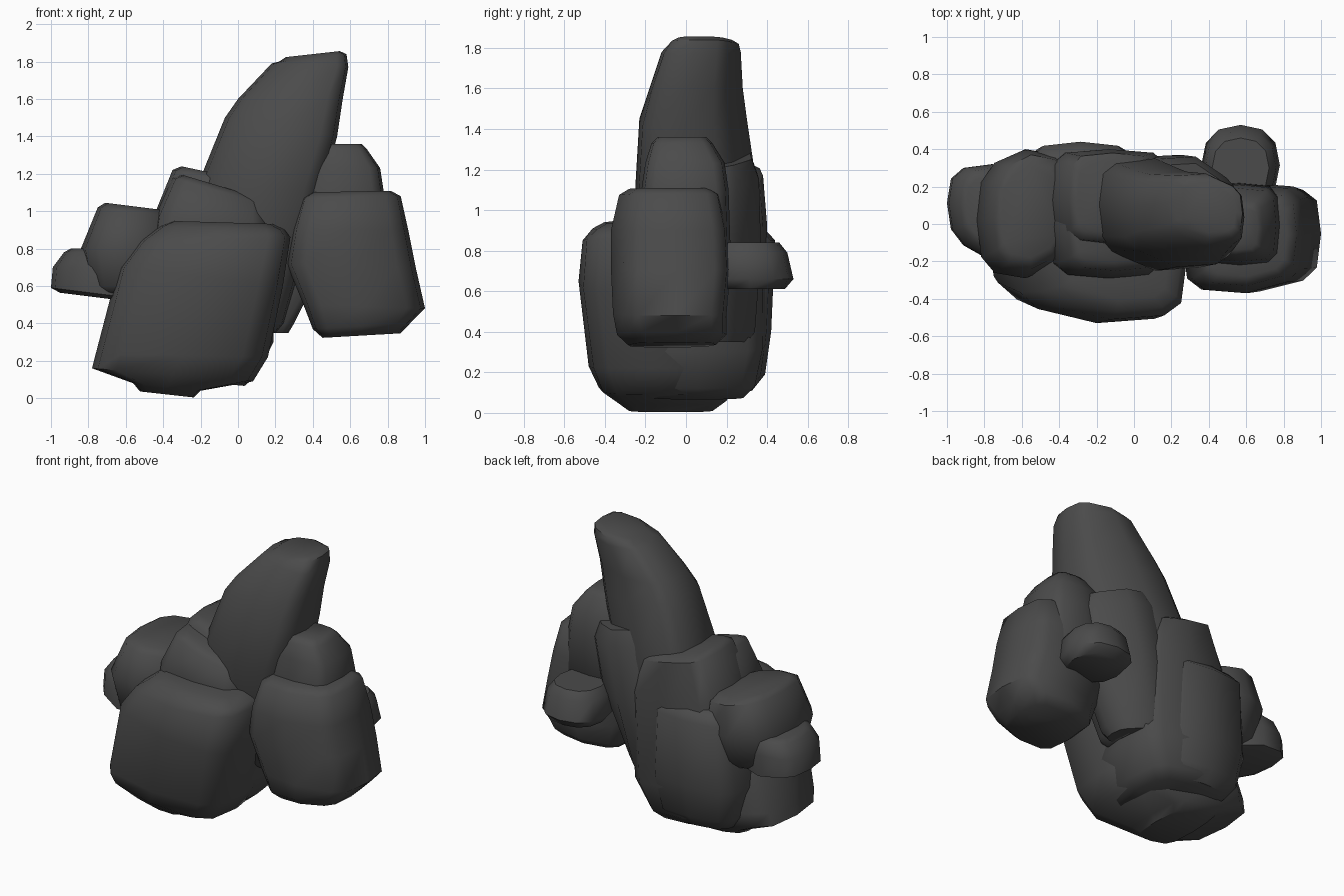
import bpy
import bmesh
from math import cos, sin, pi, radians, copysign
from mathutils import Vector

cube = bpy.data.objects.get("Cube")
if cube:
    bpy.data.objects.remove(cube, do_unlink=True)

# Single stone colour
grey = (0.07, 0.07, 0.07, 1)
stone = bpy.data.materials.new("dark grey stone")
stone.use_nodes = True
stone.diffuse_color = grey
shader = stone.node_tree.nodes["Principled BSDF"]
shader.inputs["Base Color"].default_value = grey
shader.inputs["Roughness"].default_value = 0.9

SIDES = 12


def boxy(value, power):
    """Push a circle coordinate outwards towards a rounded square."""
    return copysign(abs(value) ** power, value) if abs(value) > 1e-6 else 0.0


def ring(left, right, front, back, turn=0.0, power=0.5):
    """Rounded-box cross-section between two points of the front outline."""
    points = []
    for i in range(SIDES):
        angle = 2 * pi * i / SIDES
        u, v = boxy(cos(angle), power), boxy(sin(angle), power)
        slide = turn * u
        depth = v * (1 - abs(slide)) + slide
        share = (u + 1) / 2
        points.append(Vector((
            left[0] + (right[0] - left[0]) * share,
            (front + back) / 2 + (back - front) / 2 * depth,
            left[1] + (right[1] - left[1]) * share)))
    return points


def cap(points, rise, shrink=0.8):
    """Smaller copy of an end ring, moved up or down to round the end."""
    centre = sum(points, Vector()) / SIDES
    return [centre + (p - centre) * shrink + Vector((0, 0, rise)) for p in points]


def rock(name, *rings, base=0.05, crown=0.03):
    """Loft the rings from bottom to top and close both rounded ends."""
    bm = bmesh.new()
    levels = [cap(rings[0], -base), *rings, cap(rings[-1], crown)]
    loops = [[bm.verts.new(p) for p in level] for level in levels]
    for low, high in zip(loops, loops[1:]):
        for i in range(SIDES):
            j = (i + 1) % SIDES
            bm.faces.new((low[i], low[j], high[j], high[i]))
    bm.faces.new(reversed(loops[0]))
    bm.faces.new(loops[-1])
    bmesh.ops.recalc_face_normals(bm, faces=bm.faces)
    mesh = bpy.data.meshes.new(name)
    bm.to_mesh(mesh)
    bm.free()
    mesh.materials.append(stone)
    obj = bpy.data.objects.new(name, mesh)
    bpy.context.collection.objects.link(obj)
    bpy.ops.object.select_all(action="DESELECT")
    obj.select_set(True)
    bpy.context.view_layer.objects.active = obj
    bpy.ops.object.shade_smooth_by_angle(angle=radians(50))


# Tall leaning spire in the middle
rock("tall_spire",
     ring(left=(-.2, .4), right=(.25, .4), front=-.1, back=.32, turn=-.2),
     ring(left=(-.22, 1.13), right=(.45, 1.1), front=-.25, back=.35, turn=-.2),
     ring(left=(-.07, 1.5), right=(.53, 1.4), front=-.23, back=.3, turn=-.2),
     ring(left=(0, 1.6), right=(.56, 1.6), front=-.18, back=.28, turn=-.2),
     ring(left=(.18, 1.79), right=(.59, 1.77), front=-.12, back=.27, turn=-.2),
     ring(left=(.22, 1.8), right=(.58, 1.84), front=-.08, back=.26, turn=-.2),
     crown=.02)

# Slab leaning behind the spire
rock("rear_brace",
     ring(left=(0, .4), right=(.3, .4), front=0, back=.34, turn=-.4),
     ring(left=(0, .8), right=(.5, .8), front=0, back=.37, turn=-.4),
     ring(left=(.1, 1.2), right=(.56, 1.1), front=0, back=.36, turn=-.4),
     crown=.1)

# Large boulder at the front
rock("front_boulder",
     ring(left=(-.56, .08), right=(-.2, .04), front=-.35, back=.2),
     ring(left=(-.78, .16), right=(.08, .09), front=-.43, back=.24, turn=-.1),
     ring(left=(-.76, .24), right=(.16, .22), front=-.48, back=.26, turn=-.1),
     ring(left=(-.64, .7), right=(.24, .6), front=-.53, back=.2, turn=-.1),
     ring(left=(-.53, .84), right=(.28, .86), front=-.51, back=.15, turn=-.1),
     ring(left=(-.42, .92), right=(.25, .9), front=-.46, back=.1, turn=-.1),
     base=.04)

# Layered boulders carrying the back
rock("back_boulder",
     ring(left=(-.58, .2), right=(0, .18), front=-.25, back=.39),
     ring(left=(-.62, .4), right=(.05, .4), front=-.25, back=.42),
     ring(left=(-.57, .85), right=(0, .85), front=-.2, back=.44),
     base=.08, crown=.07)
rock("back_shoulder",
     ring(left=(-.55, .18), right=(.1, .12), front=-.25, back=.36),
     ring(left=(-.55, .4), right=(.19, .3), front=-.25, back=.4),
     ring(left=(-.46, .95), right=(.2, .9), front=-.15, back=.4),
     ring(left=(-.35, 1.22), right=(.12, 1.12), front=-.1, back=.38),
     base=.06)

# Slanted block between the front boulder and the spire
rock("middle_block",
     ring(left=(-.5, .6), right=(.2, .6), front=-.28, back=.2),
     ring(left=(-.44, .98), right=(.17, .92), front=-.29, back=.25),
     ring(left=(-.35, 1.18), right=(.15, 1.03), front=-.25, back=.25),
     crown=.03)

# Blocks stepping down on the right side
rock("side_block",
     ring(left=(-.8, .6), right=(-.32, .6), front=-.25, back=.34, turn=.1, power=.65),
     ring(left=(-.84, .8), right=(-.32, .8), front=-.29, back=.4, turn=.1, power=.65),
     ring(left=(-.75, 1.02), right=(-.35, .97), front=-.24, back=.37, turn=.1, power=.65))
rock("side_stone",
     ring(left=(-1, .59), right=(-.52, .53), front=-.2, back=.32, turn=-.2, power=.65),
     ring(left=(-.99, .7), right=(-.52, .7), front=-.2, back=.32, turn=-.2, power=.65),
     ring(left=(-.93, .78), right=(-.58, .78), front=-.16, back=.3, turn=-.2, power=.65),
     base=.02, crown=.02)

# Paired boulders on the left side
rock("outer_boulder",
     ring(left=(.4, .37), right=(.92, .4), front=-.34, back=.2, turn=.1),
     ring(left=(.35, .5), right=(1, .48), front=-.36, back=.2, turn=.1),
     ring(left=(.26, .72), right=(.95, .7), front=-.37, back=.22, turn=.1),
     ring(left=(.29, .9), right=(.91, .9), front=-.37, back=.21, turn=.1),
     ring(left=(.34, 1.07), right=(.87, 1.08), front=-.33, back=.17, turn=.1))
rock("upper_boulder",
     ring(left=(.32, .8), right=(.8, .8), front=-.22, back=.22),
     ring(left=(.35, 1.1), right=(.78, 1.1), front=-.22, back=.21),
     ring(left=(.38, 1.24), right=(.76, 1.23), front=-.2, back=.19),
     ring(left=(.4, 1.33), right=(.69, 1.33), front=-.17, back=.13))

# Small knob at the back
rock("back_knob",
     ring(left=(.36, .66), right=(.78, .66), front=.1, back=.53, power=.85),
     ring(left=(.38, .79), right=(.76, .79), front=.1, back=.5, power=.85),
     crown=.05)
